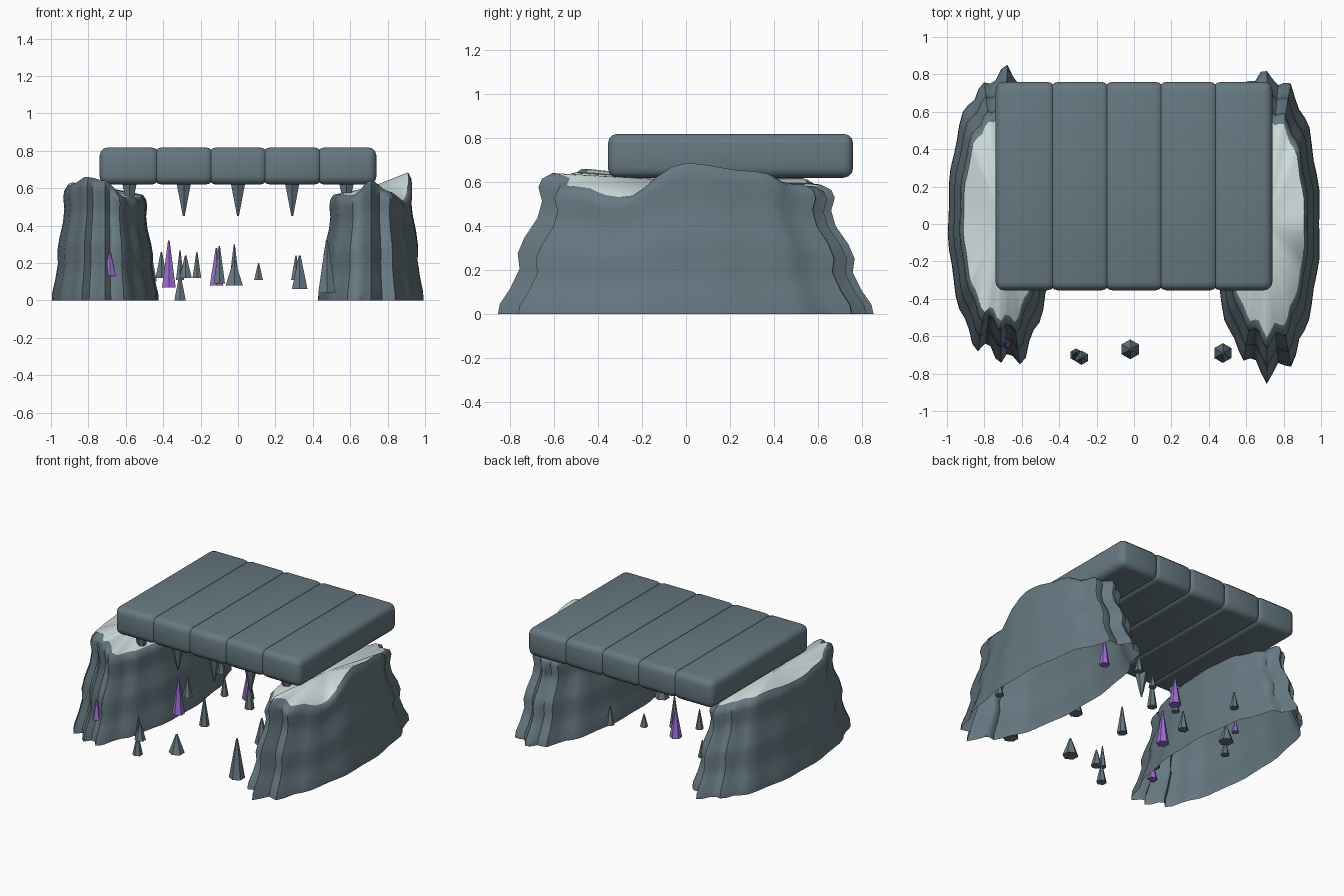
import bpy, bmesh, math, random

if "Cube" in bpy.data.objects:
    bpy.data.objects.remove(bpy.data.objects["Cube"])

random.seed(4)


def mat(name, rgb):
    m = bpy.data.materials.new(name)
    m.diffuse_color = (*rgb, 1)
    m.use_nodes = True
    m.node_tree.nodes["Principled BSDF"].inputs["Base Color"].default_value = m.diffuse_color
    return m


SLATE = mat("slate rock", (0.135, 0.19, 0.222))
PALE = mat("pale stone", (0.62, 0.72, 0.72))
PURPLE = mat("purple crystal", (0.33, 0.155, 0.62))


def make(name, bm, mats, smooth=None):
    bmesh.ops.recalc_face_normals(bm, faces=bm.faces)
    me = bpy.data.meshes.new(name)
    bm.to_mesh(me)
    bm.free()
    for m in mats:
        me.materials.append(m)
    ob = bpy.data.objects.new(name, me)
    bpy.context.collection.objects.link(ob)
    if smooth:
        bpy.ops.object.select_all(action='DESELECT')
        ob.select_set(True)
        bpy.context.view_layer.objects.active = ob
        bpy.ops.object.shade_smooth_by_angle(angle=math.radians(smooth))
    return ob


# Roof: five rounded slabs side by side
for i in range(5):
    bm = bmesh.new()
    bmesh.ops.create_cube(bm, size=1)
    bmesh.ops.scale(bm, vec=(0.32, 1.115, 0.2), verts=bm.verts)
    bmesh.ops.translate(bm, vec=(0.29 * (i - 2), 0.2025, 0.7185), verts=bm.verts)
    bmesh.ops.bevel(bm, geom=bm.edges[:], offset=0.045, segments=3,
                    profile=0.5, affect='EDGES')
    make(f"roof_slab_{i + 1}", bm, [SLATE], 40)


# Rock walls: open-bottomed rugged columns with a pale broken top
N = 56
PROFILE = [(0, 1.0), (0.07, 0.99), (0.18, 0.935), (0.32, 0.885), (0.43, 0.895),
           (0.54, 0.86), (0.68, 0.79), (0.8, 0.765), (0.9, 0.785), (0.96, 0.765), (1.0, 0.71)]


def rim_height(heights, a):
    t = (a / math.tau % 1) * len(heights)
    i = int(t) % len(heights)
    f = (1 - math.cos(math.pi * (t - int(t)))) / 2
    return heights[i] * (1 - f) + heights[(i + 1) % len(heights)] * f


def rock_wall(name, side, cy, ry, phase, heights, bumps):
    # angle 0 is the outer side, a quarter turn is the back
    bm = bmesh.new()
    spread = []
    for k in range(N):
        a = math.tau * k / N
        end = abs(math.sin(a))
        amp = 0.015 + 0.03 * end ** 3
        s = 0.98 + amp * math.cos(14 * a + phase) + random.uniform(-0.012, 0.012) * end
        # extra spurs and hollows: angle, size, width
        s += sum(h * math.exp(-((math.degrees(a) - deg) / w) ** 2) for deg, h, w in bumps)
        spread.append(s)
    rings = []
    for f, s in PROFILE:
        ring = []
        for k in range(N):
            a = math.tau * k / N
            r = spread[k] * s
            ring.append(bm.verts.new((side * (0.71 + 0.29 * r * math.cos(a)),
                                      cy + ry * r * math.sin(a),
                                      f * rim_height(heights, a))))
        rings.append(ring)
    for lo, hi in zip(rings, rings[1:]):
        for k in range(N):
            j = (k + 1) % N
            bm.faces.new((lo[k], lo[j], hi[j], hi[k]))
    # pale cap: fan from rim to centre
    centre = bm.verts.new((side * 0.71, cy, 0.605))
    for k in range(N):
        face = bm.faces.new((rings[-1][k], rings[-1][(k + 1) % N], centre))
        face.material_index = 1
    make(name, bm, [SLATE, PALE], 50)


rock_wall("right_rock_wall", 1, 0.0, 0.82, math.pi,
          [0.685, 0.65, 0.59, 0.58, 0.56, 0.57, 0.56, 0.57, 0.56, 0.64, 0.58, 0.53],
          [(250, -0.06, 8), (303, 0.04, 6), (270, 0.015, 4), (100, 0.02, 4), (87, -0.03, 5)])
rock_wall("left_rock_wall", -1, 0.035, 0.80, 2.2,
          [0.61, 0.63, 0.62, 0.59, 0.56, 0.57, 0.56, 0.55, 0.55, 0.64, 0.66, 0.62],
          [(247, 0.05, 8), (280, -0.07, 14), (100, 0.03, 5), (72, -0.05, 14)])


def spike(name, x, y, z0, z1, r, material):
    # six-sided spike with its base at z0 and its tip at z1
    bm = bmesh.new()
    base = [bm.verts.new((x + r * math.sin(math.tau * k / 6),
                          y + r * math.cos(math.tau * k / 6), z0)) for k in range(6)]
    top = [bm.verts.new((x + 0.12 * (v.co.x - x), y + 0.12 * (v.co.y - y), z1)) for v in base]
    for k in range(6):
        j = (k + 1) % 6
        bm.faces.new((base[k], base[j], top[j], top[k]))
    bm.faces.new(base[::-1])
    bm.faces.new(top)
    make(name, bm, [material])


# Hanging spikes under the front edge of the roof
for i in range(5):
    spike(f"hanging_spike_{i + 1}", 0.29 * (i - 2), -0.27, 0.63, 0.45, 0.045, SLATE)

# Rock spikes scattered around the floor: x, y, base, tip, radius
ROCKS = [(-0.31, -0.70, 0.0, 0.14, 0.035), (-0.28, -0.715, 0.12, 0.24, 0.038),
         (-0.31, -0.69, 0.11, 0.27, 0.025), (-0.02, -0.67, 0.08, 0.21, 0.053),
         (0.475, -0.69, 0.04, 0.32, 0.053), (-0.56, -0.46, 0.10, 0.29, 0.038),
         (-0.10, -0.24, 0.09, 0.29, 0.035), (-0.02, 0.16, 0.08, 0.30, 0.033),
         (-0.22, 0.16, 0.12, 0.26, 0.027), (0.11, 0.32, 0.11, 0.20, 0.027),
         (0.31, 0.42, 0.11, 0.24, 0.03), (0.33, -0.20, 0.06, 0.24, 0.048),
         (-0.41, 0.01, 0.12, 0.26, 0.035), (-0.46, 0.47, 0.10, 0.22, 0.03),
         (0.82, -0.39, 0.10, 0.20, 0.03), (-0.66, 0.15, 0.06, 0.18, 0.05),
         (-0.81, -0.04, 0.10, 0.20, 0.03)]
for i, p in enumerate(ROCKS):
    spike(f"rock_spike_{i + 1}", *p, SLATE)

# Purple crystal spikes
CRYSTALS = [(-0.685, -0.63, 0.13, 0.26, 0.035), (-0.37, -0.15, 0.07, 0.32, 0.042),
            (-0.115, 0.28, 0.08, 0.28, 0.042), (0.55, 0.355, 0.10, 0.30, 0.035),
            (-0.67, 0.23, 0.10, 0.20, 0.025)]
for i, p in enumerate(CRYSTALS):
    spike(f"crystal_spike_{i + 1}", *p, PURPLE)
